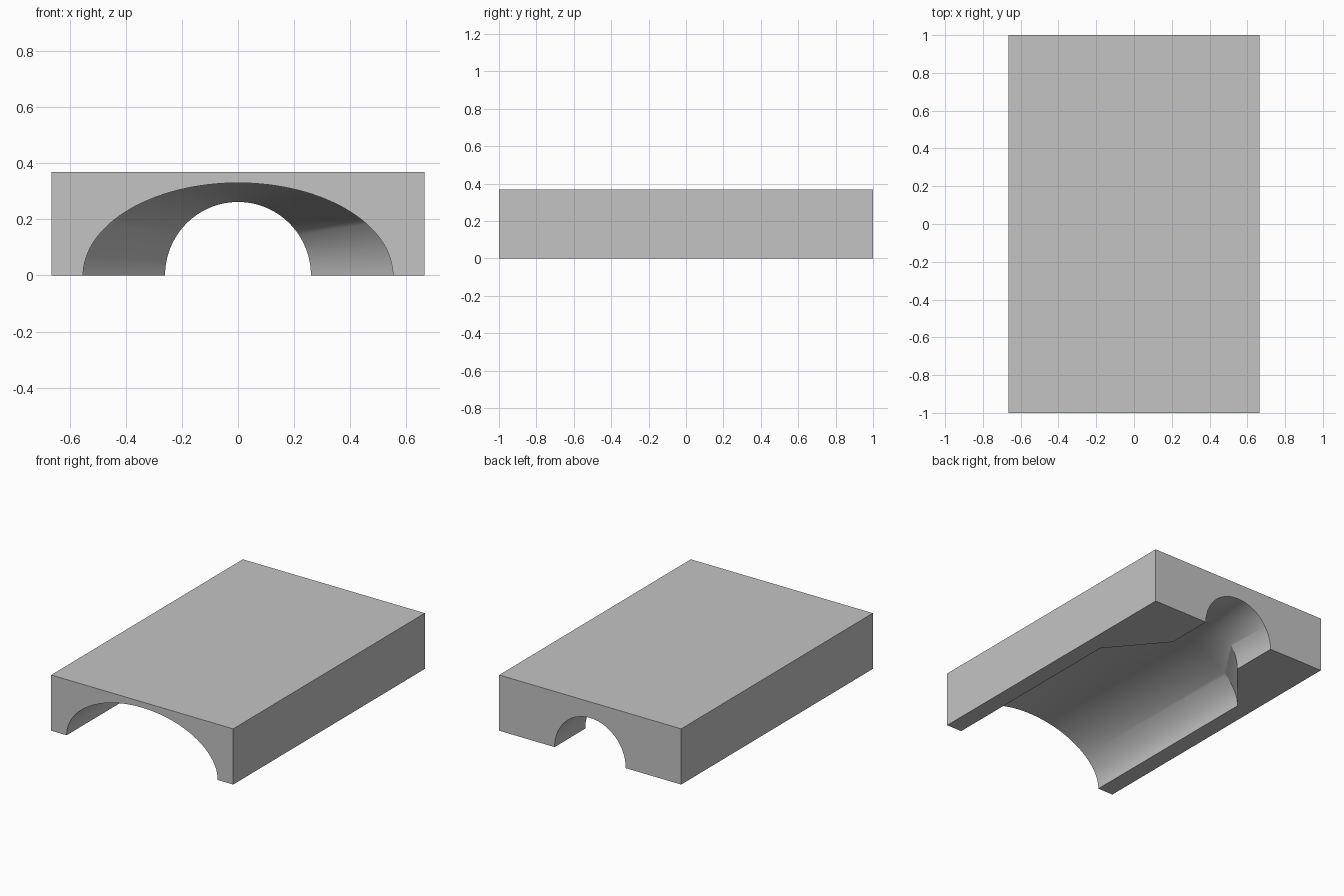
import bpy
import bmesh
import math

default = bpy.data.objects.get("Cube")
if default:
    bpy.data.objects.remove(default, do_unlink=True)

HALF_X, HALF_Y, HEIGHT = 0.665, 1.0, 0.368
SEGMENTS = 64
# Channel stations: y, half width, arch height
STATIONS = [(-HALF_Y, 0.552, 0.33), (0.335, 0.552, 0.33),
            (0.68, 0.26, 0.262), (HALF_Y, 0.26, 0.262)]

grey = bpy.data.materials.new("plain_grey")
grey.use_nodes = True
colour = (0.55, 0.55, 0.55, 1.0)
grey.diffuse_color = colour
grey.node_tree.nodes["Principled BSDF"].inputs["Base Color"].default_value = colour

bm = bmesh.new()


def arch(y, half_width, height):
    """Half ellipse standing on the ground, from +x to -x."""
    angles = [math.pi * i / SEGMENTS for i in range(SEGMENTS + 1)]
    return [bm.verts.new((half_width * math.cos(a), y, height * math.sin(a)))
            for a in angles]


def end_corners(y):
    """Outer block corners: +x foot, +x top, -x top, -x foot."""
    return [bm.verts.new((x, y, z)) for x, z in
            ((HALF_X, 0), (HALF_X, HEIGHT), (-HALF_X, HEIGHT), (-HALF_X, 0))]


# Tunnel lining: wide arch narrowing to a round neck
rings = [arch(*s) for s in STATIONS]
for near, far in zip(rings, rings[1:]):
    for i in range(SEGMENTS):
        bm.faces.new((near[i], near[i + 1], far[i + 1], far[i])).smooth = True

# Outer sides and top
front, back = end_corners(-HALF_Y), end_corners(HALF_Y)
for i in range(3):
    bm.faces.new((front[i], front[i + 1], back[i + 1], back[i]))

# End walls around the arches
for ring, corners in ((rings[0], front), (rings[-1], back)):
    bm.faces.new(ring + corners[::-1])

# Undersides of the two legs
for foot in (0, -1):
    bm.faces.new([r[foot] for r in rings] + [back[foot], front[foot]])

bmesh.ops.recalc_face_normals(bm, faces=bm.faces[:])
mesh = bpy.data.meshes.new("tunnel_block")
bm.to_mesh(mesh)
bm.free()
mesh.materials.append(grey)

block = bpy.data.objects.new("tunnel_block", mesh)
bpy.context.collection.objects.link(block)
bpy.ops.object.select_all(action='DESELECT')
block.select_set(True)
bpy.context.view_layer.objects.active = block
bpy.ops.object.shade_smooth_by_angle(angle=math.radians(30))
